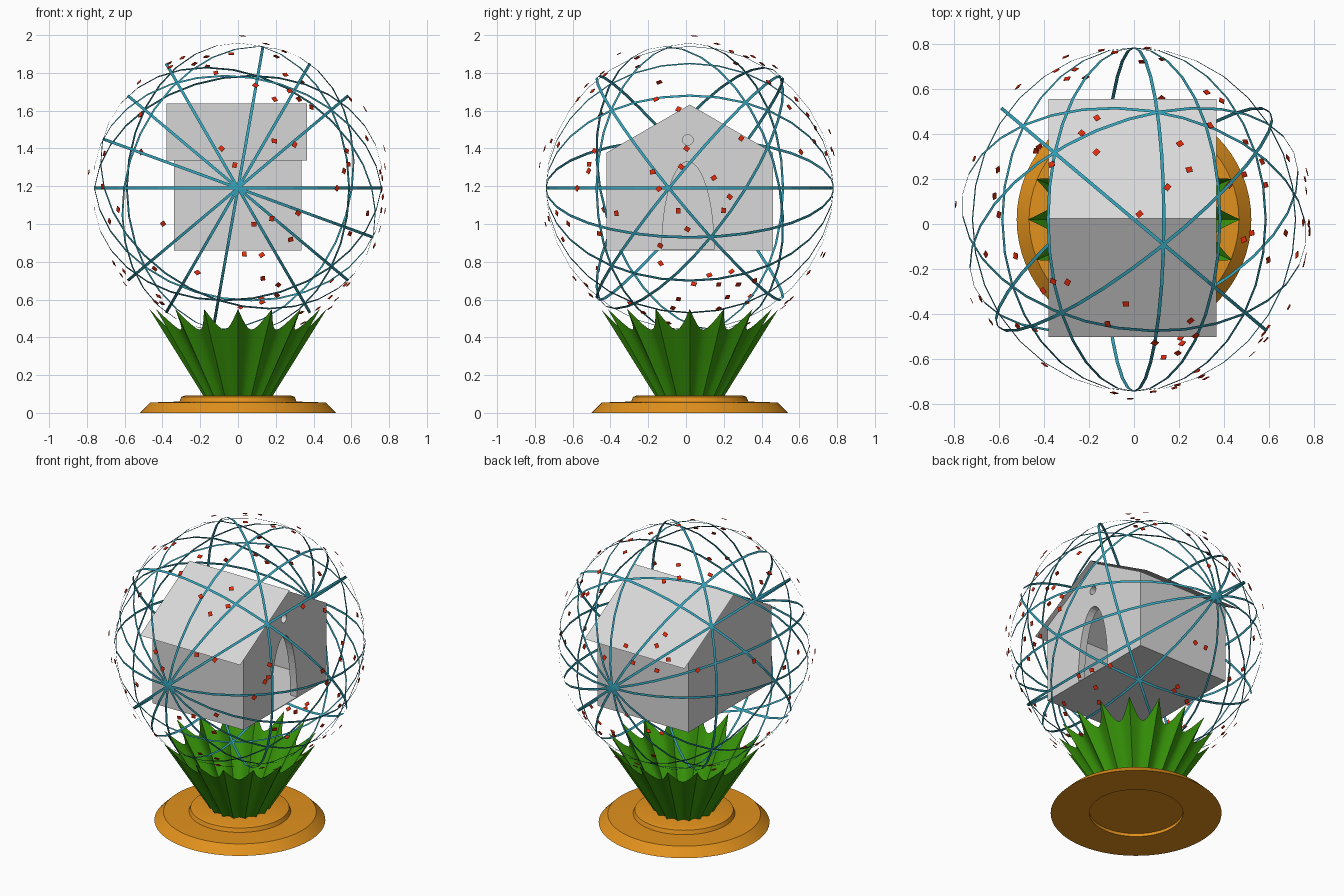
import bpy, bmesh, math, random
from mathutils import Vector, Matrix

if "Cube" in bpy.data.objects:
    bpy.data.objects.remove(bpy.data.objects["Cube"])

CY = 0.02                              # common centre in y
CENTRE = Vector((0, CY, 1.19))         # centre of the wire globe


def material(name, rgb):
    m = bpy.data.materials.new(name)
    m.diffuse_color = (*rgb, 1)
    m.use_nodes = True
    m.node_tree.nodes["Principled BSDF"].inputs["Base Color"].default_value = m.diffuse_color
    return m


ORANGE = material("orange", (0.76, 0.285, 0.012))
GREEN = material("leaf green", (0.04, 0.31, 0.003))
GREY = material("light grey", (0.69, 0.69, 0.69))
TEAL = material("teal", (0.035, 0.36, 0.48))
RED = material("red", (0.75, 0.025, 0.004))


def make(name, bm, mat):
    me = bpy.data.meshes.new(name)
    bm.to_mesh(me)
    bm.free()
    ob = bpy.data.objects.new(name, me)
    bpy.context.collection.objects.link(ob)
    me.materials.append(mat)
    return ob


def smooth(ob, degrees):
    bpy.ops.object.select_all(action="DESELECT")
    bpy.context.view_layer.objects.active = ob
    ob.select_set(True)
    bpy.ops.object.shade_smooth_by_angle(angle=math.radians(degrees))


def prism(name, profile, x0, x1, mat):
    """Extrude a (y, z) profile along x."""
    bm = bmesh.new()
    face = bm.faces.new([bm.verts.new((x0, y, z)) for y, z in profile])
    ext = bmesh.ops.extrude_face_region(bm, geom=[face])["geom"]
    bmesh.ops.translate(bm, vec=(x1 - x0, 0, 0),
                        verts=[v for v in ext if isinstance(v, bmesh.types.BMVert)])
    bmesh.ops.recalc_face_normals(bm, faces=bm.faces)
    return make(name, bm, mat)


def cut(target, cutter):
    mod = target.modifiers.new("cut", "BOOLEAN")
    mod.operation, mod.solver, mod.object = "DIFFERENCE", "EXACT", cutter
    cutter.hide_render = True
    cutter.hide_set(True)


# Base: turned stepped disc with a recess underneath
profile = [(0, 0.02), (0.285, 0.02), (0.285, 0), (0.52, 0), (0.465, 0.055), (0.31, 0.06),
           (0.30, 0.085), (0.28, 0.092), (0, 0.092)]
bm = bmesh.new()
pts = [bm.verts.new((r, CY, z)) for r, z in profile]
edges = [bm.edges.new(p) for p in zip(pts, pts[1:])]
bmesh.ops.spin(bm, geom=pts + edges, cent=(0, CY, 0), axis=(0, 0, 1),
               angle=math.tau, steps=64, use_merge=True)
bmesh.ops.remove_doubles(bm, verts=bm.verts, dist=1e-4)
bmesh.ops.recalc_face_normals(bm, faces=bm.faces)
smooth(make("base", bm, ORANGE), 25)

# Leaves: one pleated cup with sixteen narrow curved tips
TIPS, STEPS = 16, 8
N = TIPS * STEPS
bm = bmesh.new()
low, high = [], []
for i in range(N):
    a = math.tau * i / N
    s = abs((i / STEPS + 0.5) % 1 - 0.5) * 2       # 0 at a tip, 1 in a valley
    f = (1 - s) ** 1.9
    r0, r1, z1 = 0.155 + 0.025 * f, 0.365 + 0.105 * f, 0.44 + 0.11 * f
    c, sn = math.cos(a), math.sin(a)
    low.append(bm.verts.new((r0 * c, CY + r0 * sn, 0.085)))
    high.append(bm.verts.new((r1 * c, CY + r1 * sn, z1)))
for i in range(N):
    j = (i + 1) % N
    bm.faces.new((low[i], low[j], high[j], high[i]))
smooth(make("leaves", bm, GREEN), 30)

# House body: hollow gabled box
HALF, FLOOR, APEX, SLOPE = 0.44, 0.86, 1.632, 0.577


def gable(half, floor, apex):
    eave = apex - half * SLOPE
    return [(CY - half, floor), (CY + half, floor), (CY + half, eave),
            (CY, apex), (CY - half, eave)]


house = prism("house_body", gable(HALF, FLOOR, APEX), -0.34, 0.335, GREY)
cut(house, prism("interior_cutter", gable(HALF - 0.015, FLOOR + 0.005, APEX - 0.015),
                 -0.325, 0.285, GREY))

# Arched doorway and round window on the right gable
arch = [(0.01 + 0.138 * math.cos(t), FLOOR + 0.005 + 0.465 * math.sin(t))
        for t in [math.pi * i / 24 for i in range(25)]]
cut(house, prism("door_cutter", arch, 0.25, 0.40, GREY))
hole = [(0.01 + 0.028 * math.cos(math.tau * i / 20), 1.445 + 0.028 * math.sin(math.tau * i / 20))
        for i in range(20)]
cut(house, prism("window_cutter", hole, 0.25, 0.40, GREY))

# Roof: two thin sloping sheets
bm = bmesh.new()
rows = [[bm.verts.new((x, y, z)) for x in (-0.378, 0.366)]
        for y, z in ((-0.5, 1.335), (0.025, 1.637), (0.555, 1.335))]
for a, b in zip(rows, rows[1:]):
    bm.faces.new((a[0], a[1], b[1], b[0]))
make("roof", bm, GREY)


# Wire globe: thin flat ribbon rings
def ribbons(name, normals, radius, width):
    bm = bmesh.new()
    for n in normals:
        turn = Vector(n).to_track_quat("Z", "Y").to_matrix().to_4x4()
        bmesh.ops.create_cone(bm, cap_ends=False, segments=32, radius1=radius, radius2=radius,
                              depth=width, matrix=Matrix.Translation(CENTRE) @ turn)
    make(name, bm, TEAL)


# rings that meet on the front-to-back axis
ribbons("meridian_rings", [(-math.sin(math.radians(a)), 0, math.cos(math.radians(a)))
                           for a in (0, 40, 60, 80, 120, 140, 160)], 0.762, 0.015)
# rings tilted by forty degrees around the same axis
t = math.radians(40)
ribbons("tilted_rings", [(math.sin(t) * math.cos(math.radians(a)), math.cos(t),
                          math.sin(t) * math.sin(math.radians(a)))
                         for a in (0, 80, 160, 240, 280)], 0.768, 0.015)

# Red flakes: small plates lying on a sphere just outside the rings
random.seed(4)
bm = bmesh.new()
for i in range(90):
    if i == 0:
        d = Vector((0.03, 0.03, 1)).normalized()
    else:
        z, a = random.uniform(-0.93, 0.97), random.uniform(0, math.tau)
        r = math.sqrt(1 - z * z)
        d = Vector((r * math.cos(a), r * math.sin(a), z))
    radius = 0.806 if i == 0 else random.uniform(0.775, 0.806)
    m = (Matrix.Translation(CENTRE + d * radius) @ d.to_track_quat("Z", "Y").to_matrix().to_4x4()
         @ Matrix.Rotation(random.uniform(0, math.tau), 4, "Z")
         @ Matrix.Diagonal((0.028, 0.024, 0.003, 1)))
    bmesh.ops.create_cube(bm, size=1, matrix=m)
make("red_flakes", bm, RED)
